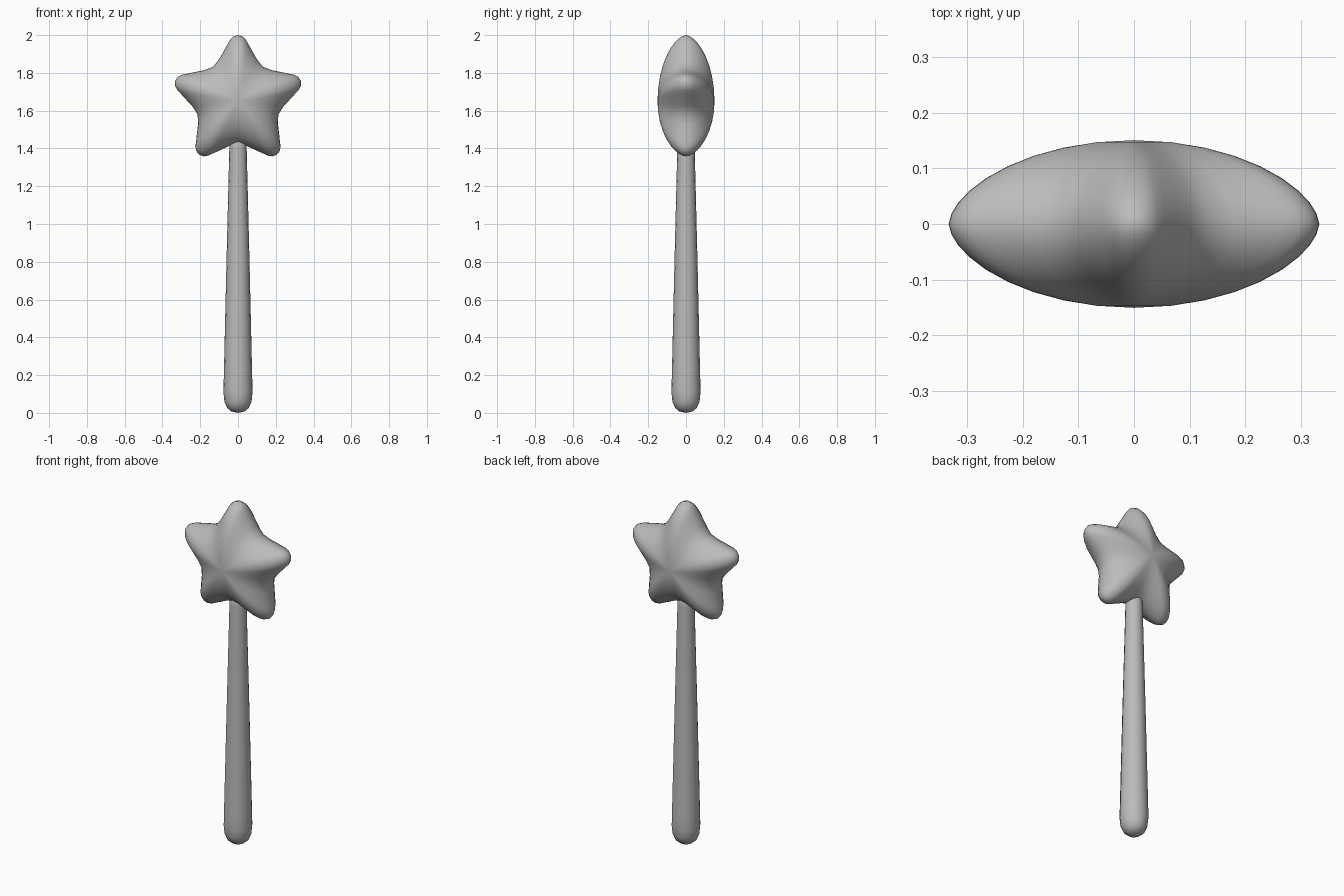
import bpy, bmesh, math

cube = bpy.data.objects.get("Cube")
if cube:
    bpy.data.objects.remove(cube, do_unlink=True)

grey = bpy.data.materials.new("plain_grey")
grey.use_nodes = True
colour = (0.5, 0.5, 0.5, 1)
grey.diffuse_color = colour
grey.node_tree.nodes["Principled BSDF"].inputs["Base Color"].default_value = colour


def finish(bm, name):
    bmesh.ops.recalc_face_normals(bm, faces=bm.faces)
    for face in bm.faces:
        face.smooth = True
    mesh = bpy.data.meshes.new(name)
    bm.to_mesh(mesh)
    bm.free()
    mesh.materials.append(grey)
    obj = bpy.data.objects.new(name, mesh)
    bpy.context.collection.objects.link(obj)
    return obj


def bridge(bm, a, b):
    n = len(a)
    for i in range(n):
        j = (i + 1) % n
        bm.faces.new((a[i], a[j], b[j], b[i]))


def cap(bm, ring, point):
    tip = bm.verts.new(point)
    for i in range(len(ring)):
        bm.faces.new((ring[i], ring[(i + 1) % len(ring)], tip))


# Handle: tapered rod with a rounded butt, turned from a profile (radius, height)
def build_handle(sides=16):
    profile = [(0.035, 0.008), (0.058, 0.027), (0.072, 0.06), (0.077, 0.11),
               (0.075, 0.2), (0.061, 0.8), (0.046, 1.4), (0.044, 1.5)]
    bm = bmesh.new()
    rings = []
    for r, z in profile:
        angles = [math.tau * i / sides for i in range(sides)]
        rings.append([bm.verts.new((r * math.cos(a), r * math.sin(a), z)) for a in angles])
    for a, b in zip(rings, rings[1:]):
        bridge(bm, a, b)
    cap(bm, rings[0], (0, 0, 0))
    cap(bm, rings[-1], (0, 0, profile[-1][1]))
    return finish(bm, "handle")


# Star: puffy five-pointed cushion, domed equally to the front and back
def build_star(centre=1.65, half_depth=0.151):
    # half of one arm as (sideways, outward), from the tip to the valley
    half_arm = [(0, 0.35), (0.025, 0.343), (0.042, 0.325), (0.056, 0.3),
                (0.076, 0.265), (0.1, 0.222), (0.132, 0.182)]
    arm = [(-x, z) for x, z in half_arm[:0:-1]] + half_arm[:-1]
    outline = []
    for k in range(5):
        c, s = math.cos(math.tau * k / 5), math.sin(math.tau * k / 5)
        outline += [(x * c + z * s, z * c - x * s) for x, z in arm]

    bm = bmesh.new()
    rim = [bm.verts.new((x, 0, centre + z)) for x, z in outline]
    for side in (-1, 1):
        previous = rim
        for scale in (0.985, 0.95, 0.89, 0.8, 0.68, 0.54, 0.38, 0.2):
            ring = []
            for x, z in outline:
                # arms taper a little more than the valleys between them
                reach = (math.hypot(x, z) - 0.225) / 0.125
                depth = half_depth * (1 - scale ** 2) ** (0.52 + 0.08 * reach)
                ring.append(bm.verts.new((x * scale, side * depth, centre + z * scale)))
            bridge(bm, previous, ring)
            previous = ring
        cap(bm, previous, (0, side * half_depth, centre))
    return finish(bm, "star")


build_handle()
build_star()
